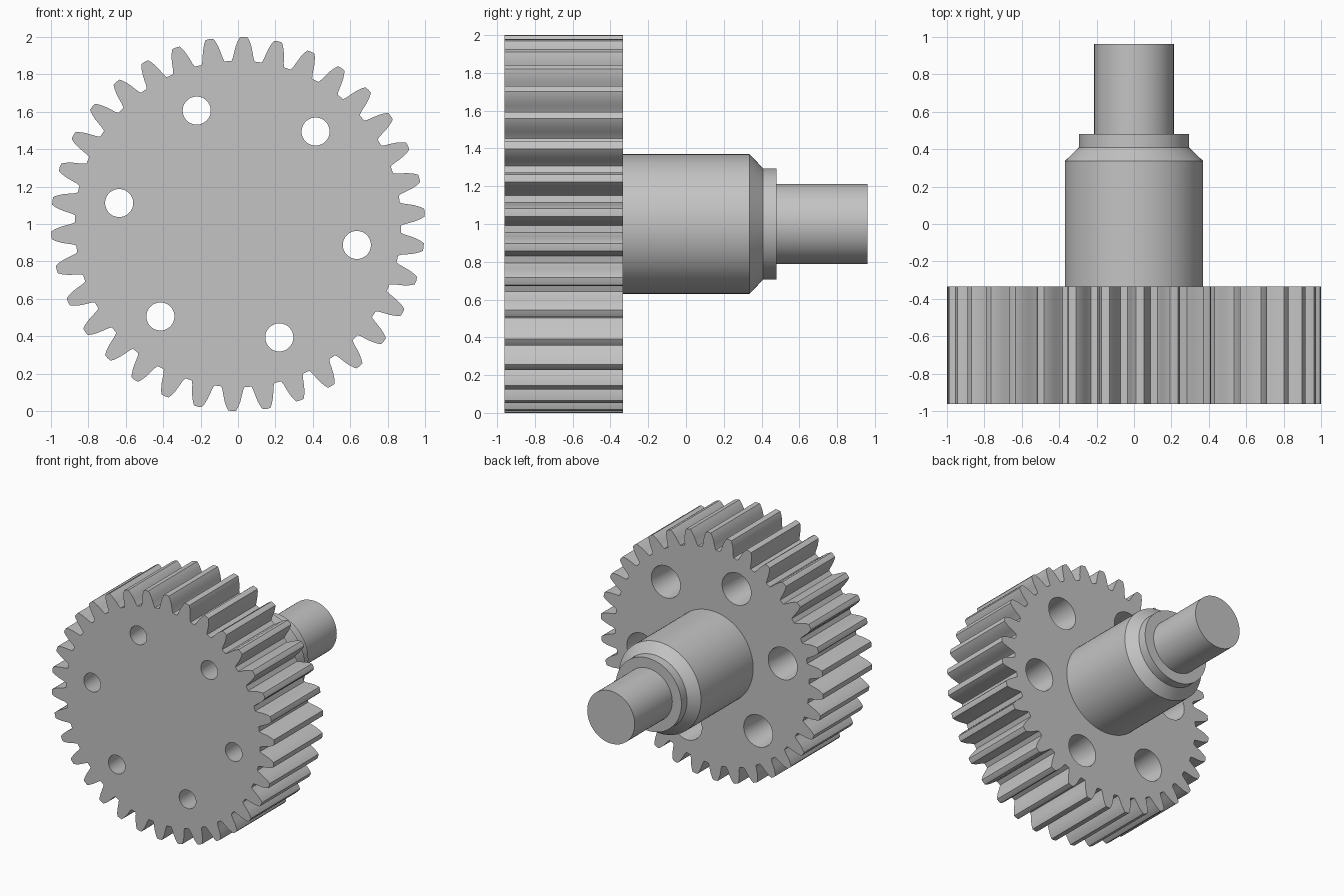
import bpy, bmesh, math
from mathutils import Matrix

cube = bpy.data.objects.get("Cube")
if cube:
    bpy.data.objects.remove(cube, do_unlink=True)

TEETH = 34
FRONT, BACK = -0.962, -0.333
SMOOTH = math.radians(30)

steel = bpy.data.materials.new("grey_steel")
steel.use_nodes = True
GREY = (0.55, 0.55, 0.55, 1)
steel.diffuse_color = GREY
steel.node_tree.nodes["Principled BSDF"].inputs["Base Color"].default_value = GREY


def make_object(name, bm):
    bmesh.ops.recalc_face_normals(bm, faces=bm.faces)
    mesh = bpy.data.meshes.new(name)
    bm.to_mesh(mesh)
    bm.free()
    mesh.materials.append(steel)
    obj = bpy.data.objects.new(name, mesh)
    bpy.context.collection.objects.link(obj)
    return obj


def activate(obj):
    bpy.ops.object.select_all(action='DESELECT')
    obj.select_set(True)
    bpy.context.view_layer.objects.active = obj


# Gear wheel: one tooth flank, mirrored and repeated, then extruded
flank = [(0.872, 0.062), (0.89, 0.055), (0.92, 0.049),
         (0.95, 0.042), (0.98, 0.031), (0.998, 0.021)]
tooth = [(r, -w) for r, w in flank] + [(1.0, 0)] + [(r, w) for r, w in reversed(flank)]
bm = bmesh.new()
outline = []
for i in range(TEETH):
    centre = math.radians(1.8) + i * math.tau / TEETH
    for r, w in tooth:
        a = centre + w / r
        outline.append(bm.verts.new((r * math.sin(a), FRONT, 1 + r * math.cos(a))))
face = bm.faces.new(outline)
side = bmesh.ops.extrude_face_region(bm, geom=[face])
bmesh.ops.translate(bm, vec=(0, BACK - FRONT, 0),
                    verts=[g for g in side["geom"] if isinstance(g, bmesh.types.BMVert)])
gear = make_object("gear_wheel", bm)

# Six tapered holes, wider at the back
bm = bmesh.new()
depth = BACK - FRONT
margin = 0.02
slope = (0.13 - 0.075) / depth
for i in range(6):
    a = math.radians(50 + 60 * i)
    place = Matrix.Translation((0.645 * math.cos(a), (FRONT + BACK) / 2, 1 + 0.645 * math.sin(a)))
    bmesh.ops.create_cone(bm, cap_ends=True, segments=48,
                          radius1=0.075 - slope * margin, radius2=0.13 + slope * margin,
                          depth=depth + 2 * margin,
                          matrix=place @ Matrix.Rotation(-math.pi / 2, 4, 'X'))
cutter = make_object("hole_cutter", bm)
cutter.hide_render = True
cut = gear.modifiers.new("holes", 'BOOLEAN')
cut.operation = 'DIFFERENCE'
cut.solver = 'EXACT'
cut.object = cutter
activate(gear)
bpy.ops.object.modifier_apply(modifier=cut.name)
bpy.data.objects.remove(cutter, do_unlink=True)
bpy.ops.object.shade_smooth_by_angle(angle=SMOOTH)

# Stepped shaft: hub, chamfer, collar and journal turned from one profile
profile = [(0, BACK - 0.005), (0.37, BACK - 0.005), (0.37, 0.336), (0.295, 0.408),
           (0.295, 0.48), (0.213, 0.48), (0.213, 0.962), (0, 0.962)]
bm = bmesh.new()
points = [bm.verts.new((r, y, 1)) for r, y in profile]
edges = [bm.edges.new(pair) for pair in zip(points, points[1:])]
bmesh.ops.spin(bm, geom=points + edges, cent=(0, 0, 1), axis=(0, 1, 0),
               angle=math.tau, steps=72, use_merge=True)
bmesh.ops.remove_doubles(bm, verts=bm.verts, dist=0.0001)
shaft = make_object("stepped_shaft", bm)
activate(shaft)
bpy.ops.object.shade_smooth_by_angle(angle=SMOOTH)
